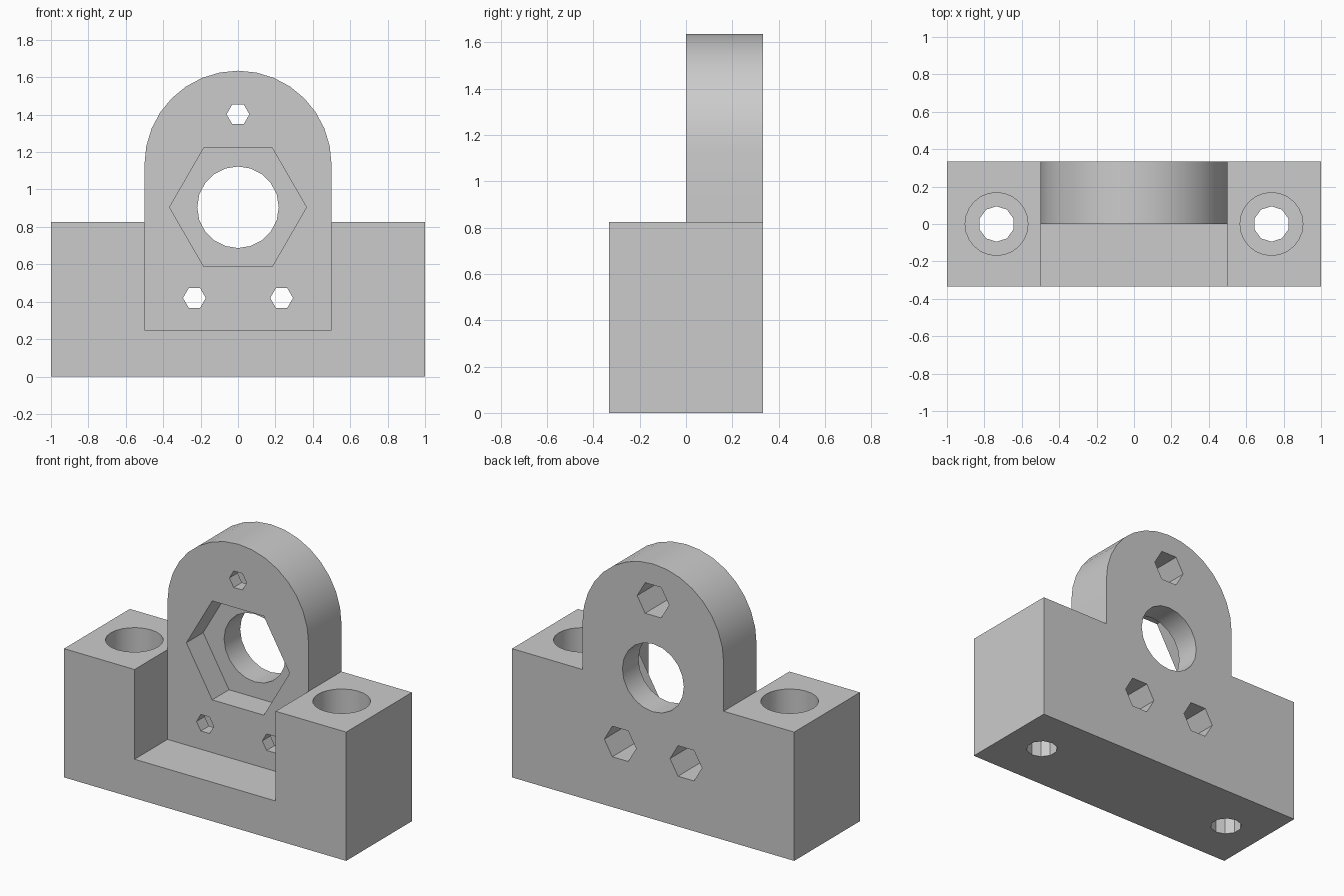
import bpy
import bmesh
from math import cos, sin, pi, radians
from mathutils import Vector

if "Cube" in bpy.data.objects:
    bpy.data.objects.remove(bpy.data.objects["Cube"], do_unlink=True)

HALF_DEPTH = 0.333
BASE_TOP = 0.825
ARCH_R = 0.5
ARCH_Z = 1.135
BORE_Z = 0.905

grey = bpy.data.materials.new("plain grey")
grey.use_nodes = True
colour = (0.6, 0.6, 0.6, 1)
grey.diffuse_color = colour
grey.node_tree.nodes["Principled BSDF"].inputs["Base Color"].default_value = colour


def prism(name, outline, start, end, axis="y"):
    """Extrude a 2D outline along y (outline in x, z) or z (outline in x, y)."""
    bm = bmesh.new()
    place = (lambda a, b: (a, start, b)) if axis == "y" else (lambda a, b: (a, b, start))
    face = bm.faces.new([bm.verts.new(place(a, b)) for a, b in outline])
    new = bmesh.ops.extrude_face_region(bm, geom=[face])["geom"]
    step = Vector((0, end - start, 0)) if axis == "y" else Vector((0, 0, end - start))
    bmesh.ops.translate(bm, vec=step, verts=[v for v in new if isinstance(v, bmesh.types.BMVert)])
    bmesh.ops.recalc_face_normals(bm, faces=bm.faces)
    mesh = bpy.data.meshes.new(name)
    bm.to_mesh(mesh)
    bm.free()
    mesh.materials.append(grey)
    obj = bpy.data.objects.new(name, mesh)
    bpy.context.collection.objects.link(obj)
    return obj


def ring(x, y, radius, sides, turn=0.0):
    return [(x + radius * cos(turn + 2 * pi * i / sides),
             y + radius * sin(turn + 2 * pi * i / sides)) for i in range(sides)]


# Body: wide base with an arched bearing plate on top
arch = [(ARCH_R * cos(pi * i / 16), ARCH_Z + ARCH_R * sin(pi * i / 16)) for i in range(17)]
arch[0], arch[-1] = (ARCH_R, ARCH_Z), (-ARCH_R, ARCH_Z)
outline = [(-1, 0), (1, 0), (1, BASE_TOP), (ARCH_R, BASE_TOP)] + arch
outline += [(-ARCH_R, BASE_TOP), (-1, BASE_TOP)]
body = prism("bearing_block", outline, -HALF_DEPTH, HALF_DEPTH)

# Front recess: slot between the shoulders, open above them
right = [(ARCH_R, 0.25), (ARCH_R, BASE_TOP), (1.2, BASE_TOP), (1.2, 2)]
slot = right + [(-x, z) for x, z in reversed(right)]
cutters = [prism("slot_cutter", slot, -0.6, 0)]

# Hexagonal pocket and round bore
cutters.append(prism("hex_pocket_cutter", ring(0, BORE_Z, 0.366, 6), -0.1, 0.17))
cutters.append(prism("bore_cutter", ring(0, BORE_Z, 0.218, 20), 0.1, 0.5))

# Three small hexagonal holes, wider from the back
for x, z in ((0, 1.402), (-0.233, 0.42), (0.233, 0.42)):
    cutters.append(prism("screw_cutter", ring(x, z, 0.061, 6), -0.1, 0.3))
    cutters.append(prism("nut_cutter", ring(x, z, 0.113, 6), 0.083, 0.5))

# Vertical mounting holes with deep counterbores
for side in (-1, 1):
    x = side * 0.735
    cutters.append(prism("mount_cutter", ring(x, 0, 0.095, 10, pi / 2), -0.1, 0.4, "z"))
    cutters.append(prism("counterbore_cutter", ring(x, 0, 0.168, 24), 0.25, 1.1, "z"))

for cutter in cutters:
    cutter.hide_render = True
    mod = body.modifiers.new(cutter.name, "BOOLEAN")
    mod.operation = "DIFFERENCE"
    mod.solver = "EXACT"
    mod.object = cutter

# Bake the cuts and drop the cutters
bpy.context.view_layer.update()
graph = bpy.context.evaluated_depsgraph_get()
result = bpy.data.meshes.new_from_object(body.evaluated_get(graph))
body.modifiers.clear()
body.data = result
for cutter in cutters:
    bpy.data.objects.remove(cutter, do_unlink=True)

bpy.ops.object.select_all(action="DESELECT")
body.select_set(True)
bpy.context.view_layer.objects.active = body
bpy.ops.object.shade_smooth_by_angle(angle=radians(30))
